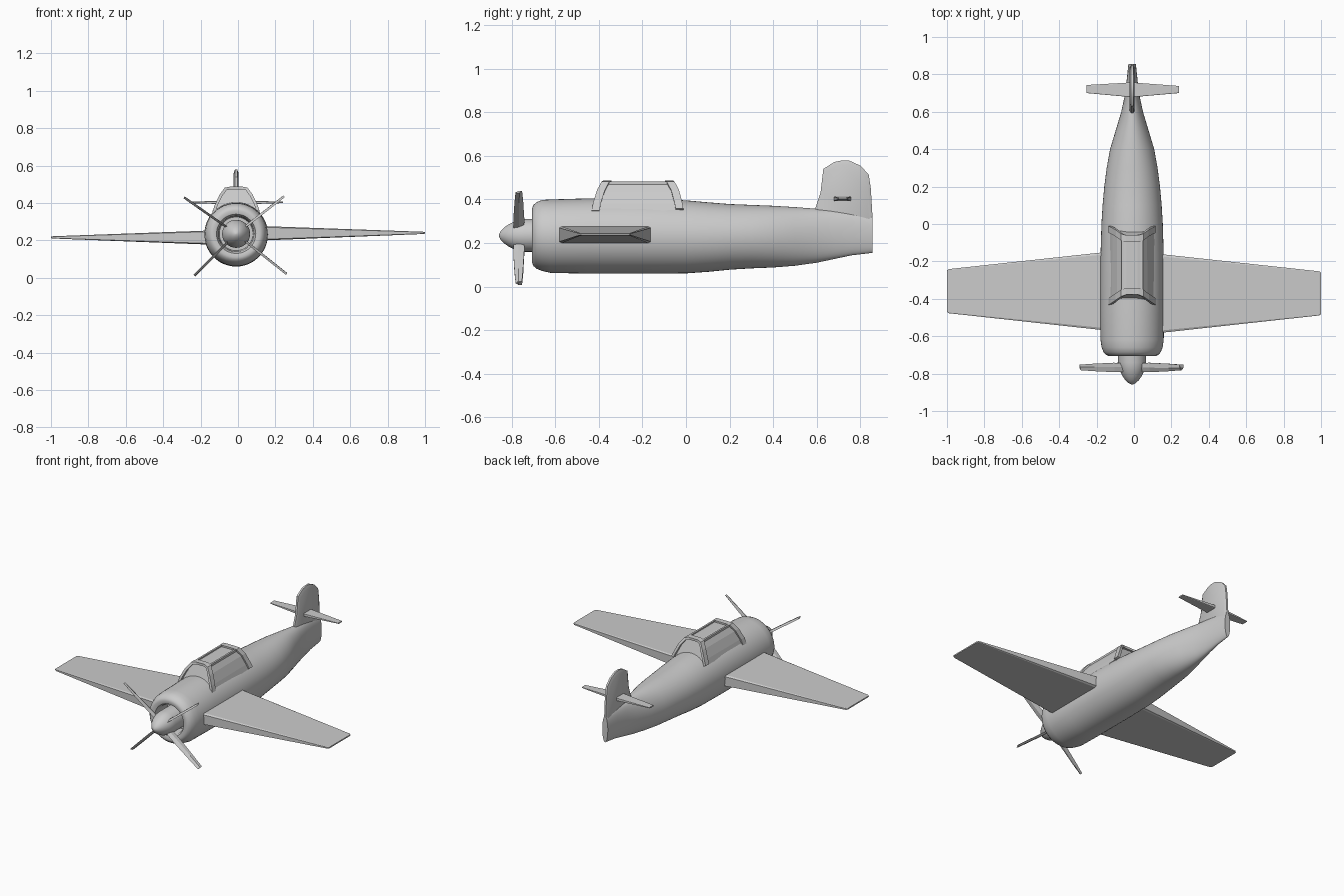
import bpy, bmesh, math
from mathutils import Vector, Matrix

if "Cube" in bpy.data.objects:
    bpy.data.objects.remove(bpy.data.objects["Cube"])

grey = bpy.data.materials.new("airframe_grey")
grey.diffuse_color = (0.6, 0.6, 0.6, 1)
grey.use_nodes = True
grey.node_tree.nodes["Principled BSDF"].inputs["Base Color"].default_value = grey.diffuse_color
CX, CZ = -0.01, 0.235          # thrust line


def loft(name, sections, smooth=None, caps=(True, True)):
    """Skin a list of equal-length closed sections."""
    bm = bmesh.new()
    rings = [[bm.verts.new(p) for p in s] for s in sections]
    n = len(rings[0])
    for a, b in zip(rings, rings[1:]):
        for i in range(n):
            j = (i + 1) % n
            bm.faces.new((a[i], a[j], b[j], b[i]))
    if caps[0]:
        bm.faces.new(rings[0][::-1])
    if caps[1]:
        bm.faces.new(rings[-1])
    bmesh.ops.recalc_face_normals(bm, faces=bm.faces)
    me = bpy.data.meshes.new(name)
    bm.to_mesh(me)
    bm.free()
    ob = bpy.data.objects.new(name, me)
    bpy.context.collection.objects.link(ob)
    me.materials.append(grey)
    if smooth:
        bpy.ops.object.select_all(action='DESELECT')
        ob.select_set(True)
        bpy.context.view_layer.objects.active = ob
        bpy.ops.object.shade_smooth_by_angle(angle=math.radians(smooth))
    return ob


def oval(y, top, bottom, half, n=48):
    c, r = (top + bottom) / 2, (top - bottom) / 2
    return [(CX + half * math.cos(2 * math.pi * i / n), y,
             c + r * math.sin(2 * math.pi * i / n)) for i in range(n)]


def disc(y, r, n=48):
    return oval(y, CZ + r, CZ - r, r, n)


# Fuselage: cowl recess and lip first, then back to the flat tail end
body = [disc(-0.60, 0.09), disc(-0.68, 0.095), disc(-0.70, 0.105), disc(-0.706, 0.125),
        disc(-0.70, 0.14), disc(-0.685, 0.153), disc(-0.66, 0.163)]
body += [oval(*s) for s in (
    (-0.62, 0.40, 0.063, 0.169), (-0.45, 0.405, 0.06, 0.17), (-0.2, 0.403, 0.06, 0.17),
    (0.0, 0.396, 0.061, 0.164), (0.1, 0.387, 0.068, 0.158), (0.2, 0.379, 0.078, 0.149),
    (0.3, 0.375, 0.084, 0.136), (0.4, 0.371, 0.088, 0.118), (0.5, 0.365, 0.096, 0.088),
    (0.6, 0.357, 0.11, 0.058), (0.68, 0.35, 0.127, 0.041), (0.76, 0.34, 0.144, 0.03),
    (0.855, 0.325, 0.155, 0.02))]
loft("fuselage", body, 40)

# Spinner with its hub
loft("spinner", [disc(y, r, 32) for y, r in (
    (-0.60, 0.075), (-0.74, 0.075), (-0.765, 0.071), (-0.79, 0.063), (-0.815, 0.05),
    (-0.835, 0.036), (-0.85, 0.02), (-0.858, 0.004))], 50)

# Propeller blades
for k, (deg, length) in enumerate(((145, 0.34), (38, 0.325), (225, 0.315), (-38.5, 0.345))):
    rot = Matrix.Translation((CX, -0.767, CZ)) @ Matrix.Rotation(-math.radians(deg), 4, 'Y')
    secs = []
    for d, chord, pitch in ((0.03, 0.025, 10), (0.12, 0.026, 14),
                            (0.25, 0.021, 18), (length, 0.016, 22)):
        turn = Matrix.Rotation(math.radians(pitch), 4, 'X')
        pts = [(-chord, 0), (0, 0.006), (chord, 0), (0, -0.006)]
        secs.append([rot @ (turn @ Vector((0, y, z)) + Vector((d, 0, 0))) for y, z in pts])
    loft("propeller_blade_%d" % (k + 1), secs)


def box_section(x, y0, y1, z, h, bevel):
    """Wing section with chamfered leading and trailing edges."""
    return [(x, y0, z - h + bevel), (x, y0 + 2 * bevel, z - h), (x, y1 - 2 * bevel, z - h),
            (x, y1, z - h + bevel), (x, y1, z + h - bevel), (x, y1 - 2 * bevel, z + h),
            (x, y0 + 2 * bevel, z + h), (x, y0, z + h - bevel)]


# Wings, one each side, with a slight roll and yaw
for name, s, yo, zr, zt in (("left_wing", -1, 0.006, 0.215, 0.216),
                            ("right_wing", 1, -0.006, 0.238, 0.24)):
    loft(name, [box_section(s * 0.08, -0.583 + yo, -0.148 + yo, zr, 0.041, 0.006),
                box_section(s * 0.17, -0.573 + yo, -0.158 + yo, zr, 0.037, 0.006),
                box_section(s * 0.99, -0.483 + yo, -0.247 + yo, zt, 0.006, 0.002),
                box_section(s * 1.0, -0.476 + yo, -0.254 + yo, zt, 0.004, 0.002)])

# Tailplane
loft("tailplane", [box_section(x, y0, y1, 0.403, h, 0.002) for x, y0, y1, h in (
    (-0.255, 0.70, 0.743, 0.004), (-0.01, 0.678, 0.757, 0.011), (0.24, 0.70, 0.738, 0.004))])

# Fin: thick core outline with a thinner rim
outline = [(0.585, 0.33), (0.592, 0.355), (0.617, 0.43), (0.63, 0.54), (0.68, 0.572),
           (0.715, 0.579), (0.75, 0.578), (0.80, 0.555), (0.838, 0.515), (0.848, 0.45),
           (0.855, 0.33), (0.855, 0.24)]
mid = Vector((0.73, 0.42))


def fin_ring(x, k):
    return [(CX + x, mid.x + (y - mid.x) * k, mid.y + (z - mid.y) * k) for y, z in outline]


loft("tail_fin", [fin_ring(-0.013, 0.88), fin_ring(-0.006, 1), fin_ring(0.006, 1),
                  fin_ring(0.013, 0.88)], 35)

# Canopy arches: half profile (x, z, y) mirrored across the centreline
front_half = [(0.12, 0.345, -0.415), (0.108, 0.385, -0.408), (0.082, 0.44, -0.39),
              (0.056, 0.475, -0.37), (0.03, 0.48, -0.36)]
rear_half = [(0.118, 0.355, -0.03), (0.105, 0.385, -0.035), (0.08, 0.44, -0.05),
             (0.055, 0.475, -0.07), (0.03, 0.48, -0.078)]


def mirrored(half):
    return [Vector((-x, y, z)) for x, z, y in half] + \
           [Vector((x, y, z)) for x, z, y in reversed(half)]


def arch(name, half):
    secs = []
    for p in mirrored(half):
        out = Vector((p.x, 0, p.z - 0.40)).normalized() * 0.008
        out = Vector((out.x, 0, abs(out.z)))
        c = p + Vector((CX, 0, 0))
        w = Vector((0, 0.018, 0))
        secs.append([c - out - w, c + out - w, c + out + w, c - out + w])
    loft(name, secs)


arch("front_canopy_arch", front_half)
arch("rear_canopy_arch", rear_half)

# Canopy glazing stretched between the arches, with two top rails
loft("canopy_glazing", [[p + Vector((CX, 0, -0.003)) for p in mirrored(h)]
                        for h in (front_half, rear_half)])
for name, s in (("left_canopy_rail", -1), ("right_canopy_rail", 1)):
    x = CX + s * 0.052
    loft(name, [[(x - 0.006, y, 0.465), (x + 0.006, y, 0.465),
                 (x + 0.006, y, 0.482), (x - 0.006, y, 0.482)] for y in (-0.365, -0.075)])
